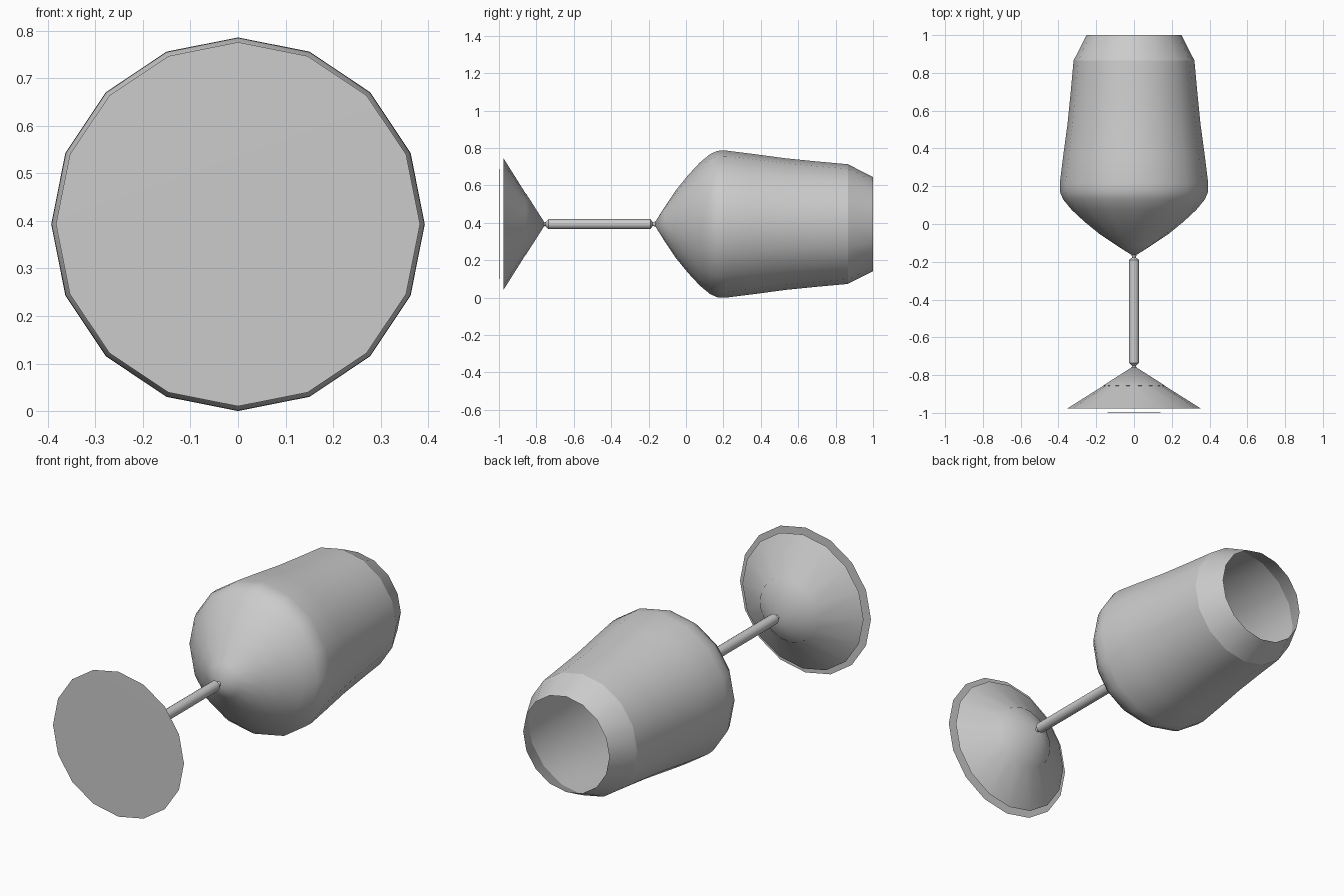
import bpy, bmesh, math

if "Cube" in bpy.data.objects:
    bpy.data.objects.remove(bpy.data.objects["Cube"])

SIDES = 16
AXIS_Z = 0.393


def lathe(name, profile, offset=0.0):
    """Revolve (radius, y) points about the lying glass axis."""
    bm = bmesh.new()
    rings = []
    for r, y in profile:
        if r == 0:
            rings.append([bm.verts.new((0, y, AXIS_Z))] * SIDES)
            continue
        ring = []
        for i in range(SIDES):
            a = 2 * math.pi * (i + offset) / SIDES
            ring.append(bm.verts.new((r * math.sin(a), y, AXIS_Z + r * math.cos(a))))
        rings.append(ring)
    for a, b in zip(rings, rings[1:]):
        for i in range(SIDES):
            j = (i + 1) % SIDES
            quad = [a[i], a[j], b[j], b[i]]
            bm.faces.new(list(dict.fromkeys(quad)))
    bmesh.ops.recalc_face_normals(bm, faces=bm.faces)
    mesh = bpy.data.meshes.new(name)
    bm.to_mesh(mesh)
    bm.free()
    ob = bpy.data.objects.new(name, mesh)
    bpy.context.collection.objects.link(ob)
    bpy.ops.object.select_all(action='DESELECT')
    ob.select_set(True)
    bpy.context.view_layer.objects.active = ob
    bpy.ops.object.shade_smooth_by_angle(angle=math.radians(30))
    return ob


# open, single-walled bowl
lathe("bowl", [(0, -0.172), (0.09, -0.115), (0.18, -0.055), (0.26, 0.01),
               (0.33, 0.075), (0.375, 0.13), (0.392, 0.17), (0.393, 0.215),
               (0.375, 0.36), (0.352, 0.53), (0.335, 0.70), (0.32, 0.865)])
# inward-sloping lip
lathe("lip", [(0.32, 0.865), (0.252, 1.0)])

# stem with pinched ends
lathe("stem", [(0.014, -0.762), (0.01, -0.752), (0.027, -0.735),
               (0.027, -0.19), (0.01, -0.178), (0.014, -0.162)])

# foot: outer cone, inner cone whose ridges poke through, and base disc
lathe("foot_cone", [(0, -0.752), (0.16, -0.855), (0.354, -0.977)])
lathe("foot_inner_cone", [(0, -0.751), (0.166, -0.855), (0.14, -0.862)], 0.5)
lathe("foot_disc", [(0, -1.0), (0.383, -0.998)])
